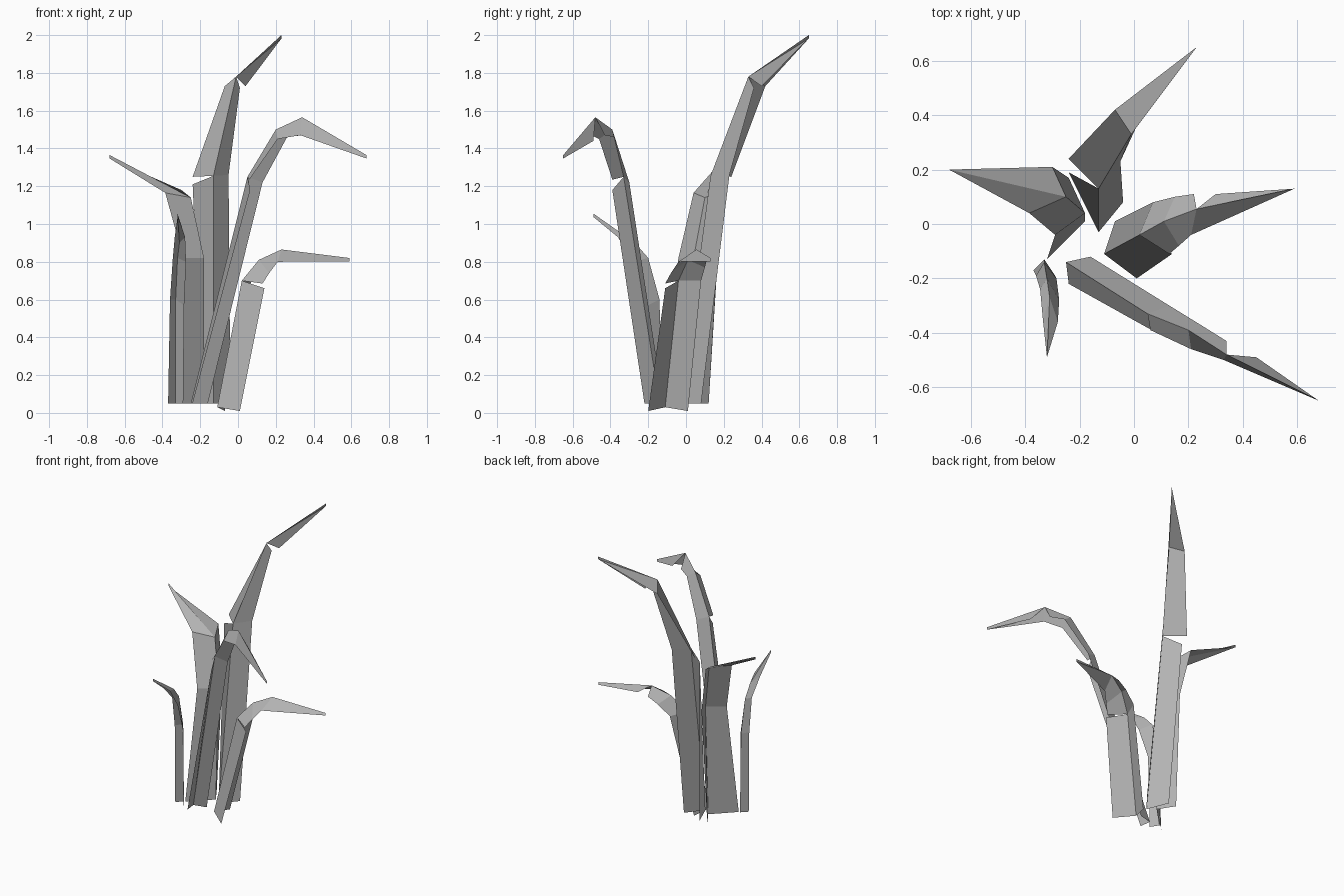
import bpy
from mathutils import Vector

cube = bpy.data.objects.get("Cube")
if cube:
    bpy.data.objects.remove(cube, do_unlink=True)

grey = bpy.data.materials.new("mid grey")
grey.use_nodes = True
colour = (0.45, 0.45, 0.45, 1)
grey.diffuse_color = colour
grey.node_tree.nodes["Principled BSDF"].inputs["Base Color"].default_value = colour


def blade(name, rib, left, right, tip, slits):
    """Folded leaf: two strips share a rib and close on the tip.
    slits maps (side, station) to the edge point where the strip restarts."""
    verts, faces = [], []

    def add(p):
        verts.append(Vector(p))
        return len(verts) - 1

    ribs = [add(p) for p in rib]
    # the leaf ends in a small blunt point
    tip_rib = add(tip)
    tip_edge = add(Vector(tip) - Vector((0, 0, 0.018)))
    for side, edge in enumerate((left, right)):
        low = [add(p) for p in edge]
        up = list(low)
        for (s, i), p in slits.items():
            if s == side:
                up[i] = add(p)
        spine = ribs + [tip_rib]
        ends = low + [tip_edge]
        for i in range(len(ribs)):
            quad = (spine[i], up[i], ends[i + 1], spine[i + 1])
            faces.append(quad if side == 0 else quad[::-1])

    mesh = bpy.data.meshes.new(name)
    mesh.from_pydata(verts, [], faces)
    mesh.materials.append(grey)
    obj = bpy.data.objects.new(name, mesh)
    bpy.context.collection.objects.link(obj)


# Tallest leaf, leaning back
blade("tall_back_leaf",
      [(-.13, -.03, .05), (-.13, .13, 1.255), (-.01, .33, 1.78)],
      [(-.19, .12, .05), (-.24, .19, 1.21), (-.07, .42, 1.73)],
      [(-.04, .08, .05), (-.05, .23, 1.26), (.01, .36, 1.72)],
      (.23, .65, 2),
      {(0, 1): (-.24, .24, 1.25), (1, 2): (.04, .40, 1.73)})

# Leaf leaning to the right
blade("right_leaf",
      [(-.18, .01, .05), (-.18, .04, .82), (-.25, .10, 1.14)],
      [(-.32, -.13, .05), (-.29, -.04, .82), (-.385, .04, 1.165)],
      [(-.25, .12, .05), (-.24, .17, .85), (-.30, .21, 1.18)],
      (-.68, .2, 1.365), {})

# Slim leaf curling forward
blade("slim_front_leaf",
      [(-.33, -.13, .05), (-.33, -.14, .6), (-.32, -.2, .82), (-.31, -.27, .9)],
      [(-.37, -.17, .05), (-.36, -.19, .6), (-.345, -.24, .82), (-.335, -.35, .93)],
      [(-.29, -.19, .05), (-.285, -.2, .57), (-.275, -.28, .8), (-.28, -.36, .93)],
      (-.32, -.49, 1.055), {})

# Short leaf bending to the left
blade("short_left_leaf",
      [(-.11, -.11, .03), (.02, -.04, .7), (.11, .01, .81), (.23, .055, .865)],
      [(0.01, -.2, .01), (.14, -.11, .66), (.165, -.08, .74), (.21, -.04, .8)],
      [(-.07, .01, .01), (.07, .08, .7), (.15, .1, .77), (.22, .11, .81)],
      (.59, .13, .82),
      {(0, 1): (.13, -.11, .685), (1, 3): (.30, .11, .82)})

# Long leaf arching forward and left
blade("arching_front_leaf",
      [(-.25, -.14, .05), (.05, -.33, 1.25), (.2, -.39, 1.5), (.34, -.48, 1.565)],
      [(-.24, -.22, .05), (.065, -.39, 1.18), (.21, -.46, 1.45), (.33, -.5, 1.47)],
      [(-.16, -.12, .05), (.13, -.3, 1.22), (.26, -.38, 1.46), (.34, -.43, 1.47)],
      (.68, -.65, 1.365),
      {(0, 1): (.06, -.39, 1.235), (1, 3): (.45, -.49, 1.44)})
